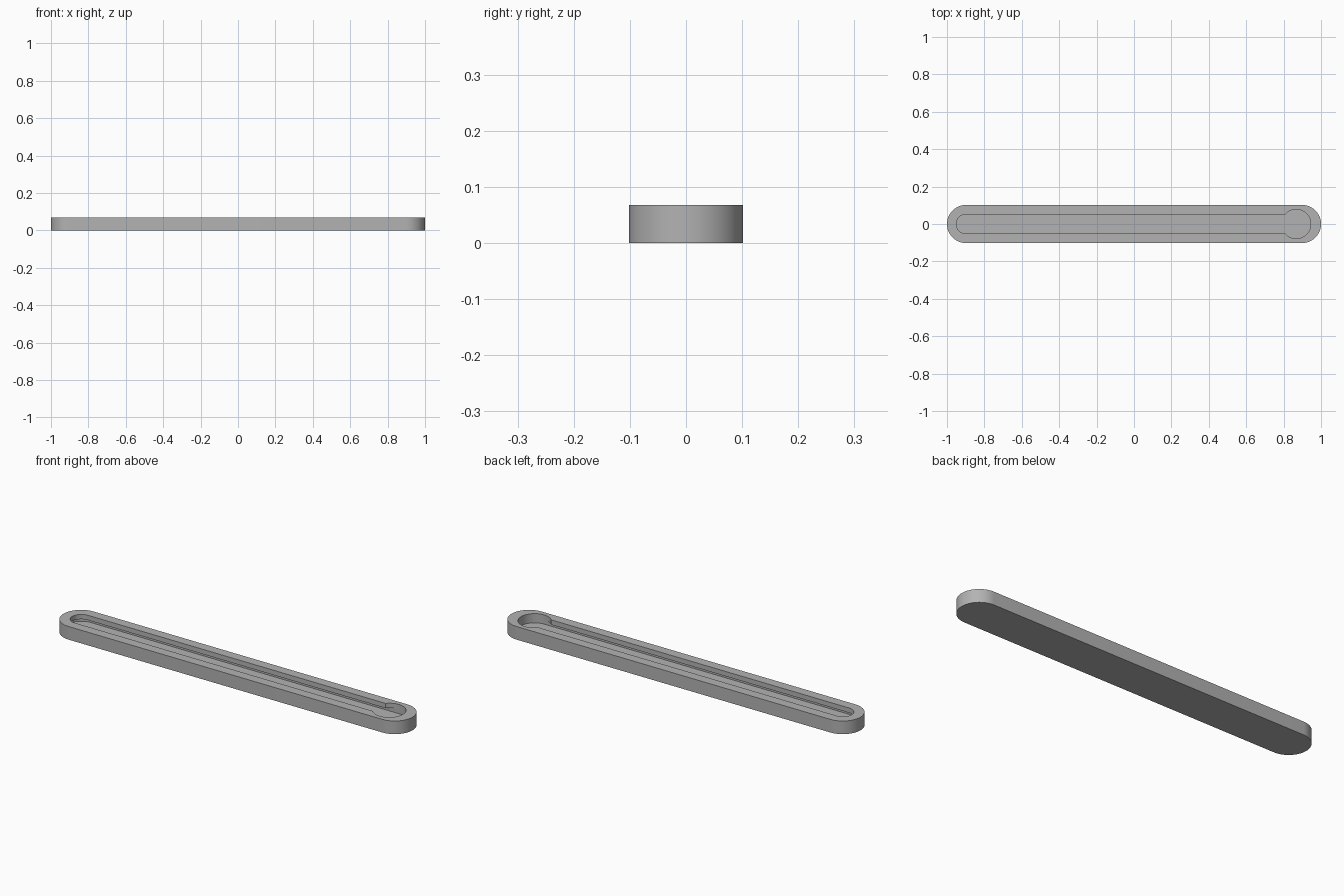
import bpy, bmesh, math

cube = bpy.data.objects.get("Cube")
if cube:
    bpy.data.objects.remove(cube, do_unlink=True)

HEIGHT, FLOOR, LIP = 0.068, 0.02, 0.043
BODY_R, SLOT_R, HOLE_R, CHANNEL_R = 0.102, 0.052, 0.078, 0.0785
LEFT_X, HOLE_X = -0.898, 0.867

grey = bpy.data.materials.new("plain grey")
grey.use_nodes = True
colour = (0.45, 0.45, 0.45, 1)
grey.diffuse_color = colour
grey.node_tree.nodes["Principled BSDF"].inputs["Base Color"].default_value = colour


def arc(cx, r, start, end, steps=32):
    return [(cx + r * math.cos(start + (end - start) * i / steps),
             r * math.sin(start + (end - start) * i / steps)) for i in range(steps + 1)]


def slot_outline(x0, r0, x1, r1):
    """Round-ended slot; a larger right end meets the straight sides as a keyhole."""
    join = math.pi - math.asin(min(1, r0 / r1)) if r1 > r0 else math.pi / 2
    return arc(x1, r1, -join, join, 64) + arc(x0, r0, math.pi / 2, 3 * math.pi / 2)


def prism(name, outline, z0, z1):
    bm = bmesh.new()
    face = bm.faces.new([bm.verts.new((x, y, z0)) for x, y in outline])
    top = bmesh.ops.extrude_face_region(bm, geom=[face])["geom"]
    bmesh.ops.translate(bm, vec=(0, 0, z1 - z0),
                        verts=[v for v in top if isinstance(v, bmesh.types.BMVert)])
    bmesh.ops.recalc_face_normals(bm, faces=bm.faces)
    mesh = bpy.data.meshes.new(name)
    bm.to_mesh(mesh)
    bm.free()
    mesh.materials.append(grey)
    obj = bpy.data.objects.new(name, mesh)
    bpy.context.collection.objects.link(obj)
    return obj


# Round-ended bar
rail = prism("slotted_rail", slot_outline(LEFT_X, BODY_R, -LEFT_X, BODY_R), 0, HEIGHT)

# Wide hidden channel, and the keyhole opening above it
cutters = [
    prism("channel_cutter", slot_outline(LEFT_X, CHANNEL_R, HOLE_X, CHANNEL_R), FLOOR, LIP),
    prism("keyhole_cutter", slot_outline(LEFT_X, SLOT_R, HOLE_X, HOLE_R), LIP - 0.01, HEIGHT + 0.05),
]
bpy.context.view_layer.objects.active = rail
for cutter in cutters:
    cut = rail.modifiers.new(cutter.name, 'BOOLEAN')
    cut.operation, cut.solver, cut.object = 'DIFFERENCE', 'EXACT', cutter
    bpy.ops.object.modifier_apply(modifier=cut.name)
for cutter in cutters:
    bpy.data.objects.remove(cutter, do_unlink=True)

# Smooth round ends with crisp rims
bpy.ops.object.select_all(action='DESELECT')
rail.select_set(True)
bpy.ops.object.shade_smooth_by_angle(angle=math.radians(30))
